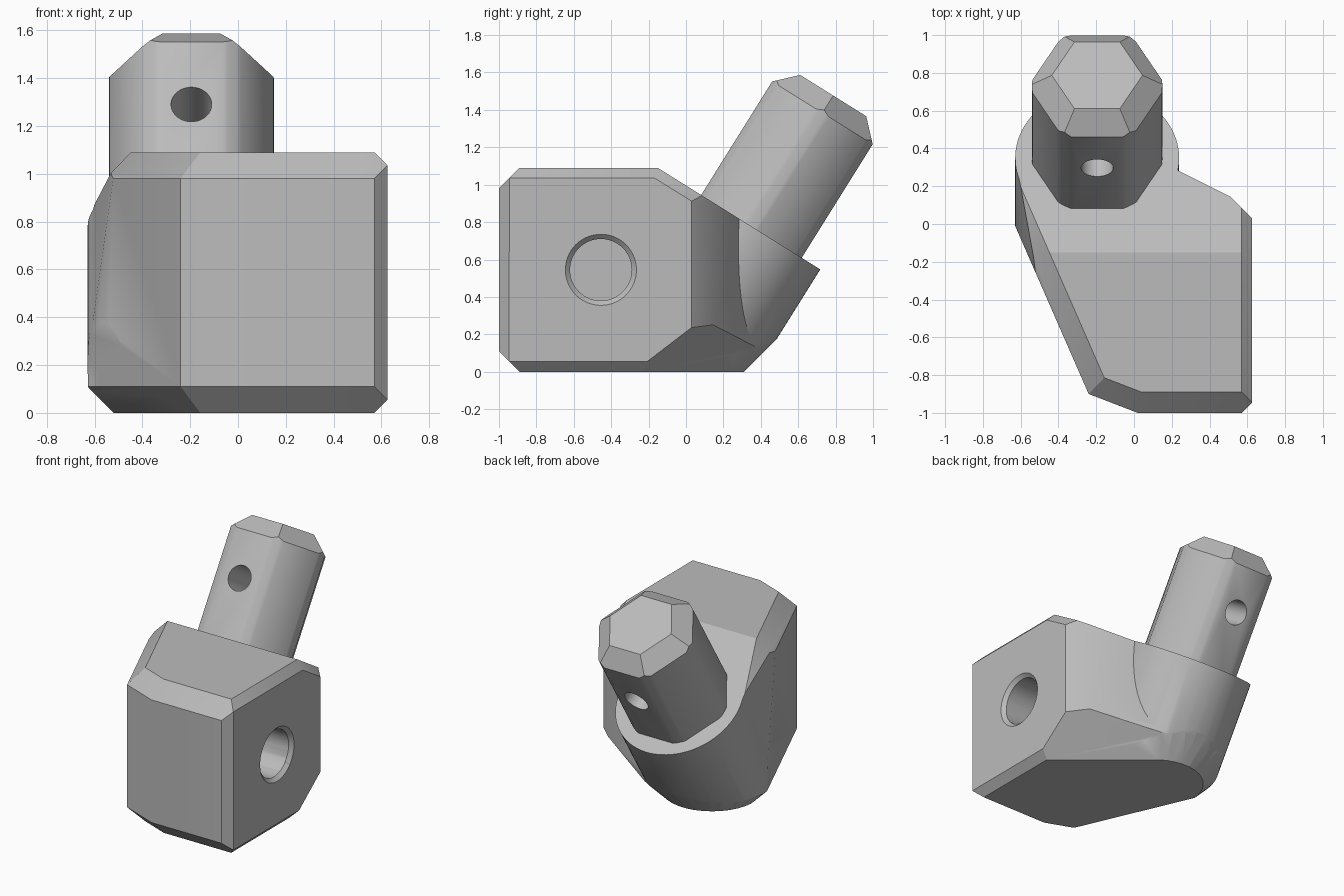
import bpy, bmesh, math
from mathutils import Vector, Matrix

if "Cube" in bpy.data.objects:
    bpy.data.objects.remove(bpy.data.objects["Cube"])

grey = bpy.data.materials.new("plain grey")
grey.use_nodes = True
grey.diffuse_color = (0.5, 0.5, 0.5, 1)
grey.node_tree.nodes["Principled BSDF"].inputs["Base Color"].default_value = (0.5, 0.5, 0.5, 1)

# Tilted frame of the sleeve and post: origin at the sleeve rim, z along its axis
CENTRE = Vector((-0.195, 0.35, 0.777))
TURN = Matrix.Rotation(math.radians(-32), 3, 'X')
FRAME = Matrix.Translation(CENTRE) @ TURN.to_4x4()


def plane(normal, point):
    n = Vector(normal).normalized()
    return n, n.dot(Vector(point))


def chamfer(a, b, size):
    """Plane that cuts the edge shared by planes a and b."""
    n = a[0] + b[0]
    return n / n.length, (a[1] + b[1] - size) / n.length


def around(degrees):
    a = math.radians(degrees)
    return Vector((math.cos(a), math.sin(a), 0))


def trim(bm, planes):
    """Keep the part of a convex solid behind every plane, closing each cut."""
    for n, d in planes:
        cut = bmesh.ops.bisect_plane(bm, geom=bm.verts[:] + bm.edges[:] + bm.faces[:],
                                     dist=1e-5, plane_co=n * d, plane_no=n, clear_outer=True)
        rim = [e for e in bm.edges if e.is_boundary]
        if rim:
            bmesh.ops.holes_fill(bm, edges=rim, sides=0)
    bmesh.ops.recalc_face_normals(bm, faces=bm.faces[:])


def make(name, bm):
    mesh = bpy.data.meshes.new(name)
    bm.to_mesh(mesh)
    bm.free()
    mesh.materials.append(grey)
    obj = bpy.data.objects.new(name, mesh)
    bpy.context.collection.objects.link(obj)
    return obj


def cylinder(r1, r2, low, high, matrix, segments=64):
    bm = bmesh.new()
    bmesh.ops.create_cone(bm, cap_ends=True, segments=segments, radius1=r1, radius2=r2,
                          depth=high - low,
                          matrix=matrix @ Matrix.Translation((0, 0, (low + high) / 2)))
    return bm


def combine(obj, other, operation):
    mod = obj.modifiers.new(operation.title(), 'BOOLEAN')
    mod.object, mod.operation, mod.solver = other, operation, 'EXACT'
    bpy.context.view_layer.objects.active = obj
    bpy.ops.object.modifier_apply(modifier=mod.name)
    bpy.data.objects.remove(other)


# Planes of the block
top = plane((0, 0, 1), (0, 0, 1.09))
bottom = plane((0, 0, -1), (0, 0, 0))
front = plane((0, -1, 0), (0, -1, 0))
right = plane((1, 0, 0), (0.625, 0, 0))
left = plane((-0.8, -0.35, 0), (-0.24, -0.9, 0))
corner = plane((-0.1, -0.26, 0), (0.02, -1, 0))
back_corner = plane((1, 1, 0), (0.625, 0.03, 0))
back = plane((0.45, 0.9, 0), (0.24, 0.28, 0))
slant = plane(TURN @ Vector((0, 0, 1)), CENTRE)

walls = [front, right, left, corner, back_corner, back]
edges = [chamfer(w, bottom, 0.11) for w in (front, left, corner, back_corner, back)]
edges += [chamfer(w, top, 0.11) for w in (front, left, corner)]
edges += [chamfer(w, right, 0.055) for w in (top, bottom, front, slant)]
edges += [chamfer(left, slant, 0.11)]

# Round chamfer under the back, and planes that keep the block inside the sleeve
foot = Vector((-0.195, -0.015, 0))
under = [plane(around(a) - Vector((0, 0, 1)), foot + 0.325 * around(a))
         for a in range(50, 201, 10)]
hug = [plane(TURN @ around(a), CENTRE + TURN @ around(a) * 0.43) for a in range(80, 191, 10)]

block = bmesh.new()
bmesh.ops.create_cube(block, size=4)
trim(block, [top, bottom, slant] + walls + edges + hug + under)
body = make("body", block)

# Round sleeve joined to the block
sleeve = cylinder(0.434, 0.434, -2, 0, FRAME, 96)
trim(sleeve, [bottom, left, chamfer(left, bottom, 0.11), chamfer(back, bottom, 0.11)] + under)
combine(body, make("sleeve", sleeve), 'UNION')

# Blind hole with a chamfered rim in the side of the block
side = Matrix.Translation((0.625, -0.455, 0.545)) @ Matrix.Rotation(math.pi / 2, 4, 'Y')
combine(body, make("bore", cylinder(0.165, 0.165, -0.5, 0.1, side)), 'DIFFERENCE')
combine(body, make("bore_rim", cylinder(0.165, 0.215, -0.025, 0.025, side)), 'DIFFERENCE')

# Six-sided post with softened corners and a chamfered end
END = 0.825
post_bm = cylinder(0.345, 0.345, -0.2, END, Matrix.Identity(4), 96)
cap = plane((0, 0, 1), (0, 0, END))
flats = [plane(around(a), around(a) * 0.317) for a in range(30, 390, 60)]
trim(post_bm, flats + [chamfer(f, cap, 0.109) for f in flats])
post_bm.transform(FRAME)
post = make("post", post_bm)

# Pin hole through the post
across = FRAME @ Matrix.Translation((0, 0, 0.407)) @ Matrix.Rotation(math.pi / 2, 4, 'X')
combine(post, make("pin_hole", cylinder(0.085, 0.085, -0.6, 0.6, across)), 'DIFFERENCE')

for obj in (body, post):
    bpy.ops.object.select_all(action='DESELECT')
    obj.select_set(True)
    bpy.context.view_layer.objects.active = obj
    bpy.ops.object.shade_smooth_by_angle(angle=math.radians(30))
